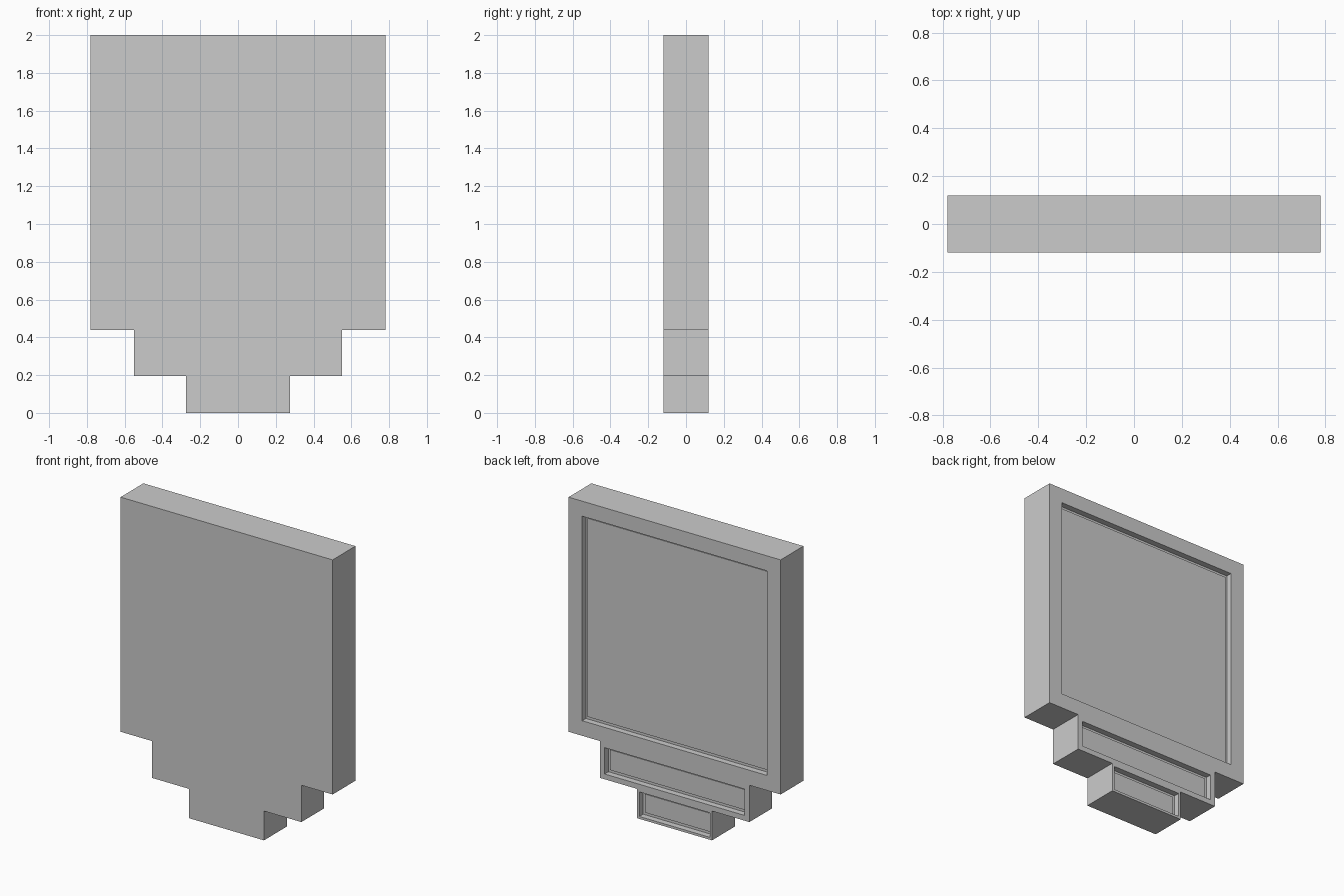
import bpy, bmesh

if "Cube" in bpy.data.objects:
    bpy.data.objects.remove(bpy.data.objects["Cube"])

BACK = 0.12      # half thickness; recesses are on the +y side
FLOOR = 0.04     # recess depth
PANEL = 0.03     # panel face depth below the rim
GAP = 0.02       # groove around each panel

# half width, bottom, top, rim width of each tier
TIERS = [(0.78, 0.44, 2.0, 0.10),
         (0.55, 0.195, 0.44, 0.035),
         (0.275, 0.0, 0.195, 0.016)]
NAMES = ["main", "middle", "lower"]


def finish(name, bm):
    bmesh.ops.recalc_face_normals(bm, faces=bm.faces)
    mesh = bpy.data.meshes.new(name)
    bm.to_mesh(mesh)
    bm.free()
    ob = bpy.data.objects.new(name, mesh)
    bpy.context.collection.objects.link(ob)
    return ob


def prism(name, outline, y0, y1):
    bm = bmesh.new()
    face = bm.faces.new([bm.verts.new((x, y0, z)) for x, z in outline])
    ext = bmesh.ops.extrude_face_region(bm, geom=[face])
    verts = [g for g in ext["geom"] if isinstance(g, bmesh.types.BMVert)]
    bmesh.ops.translate(bm, verts=verts, vec=(0, y1 - y0, 0))
    return finish(name, bm)


def rect(hw, z0, z1):
    return [(-hw, z0), (hw, z0), (hw, z1), (-hw, z1)]


# Stepped body
right = []
for hw, z0, z1, rim in TIERS:
    right += [(hw, z1), (hw, z0)]
outline = right + [(-x, z) for x, z in reversed(right)]
body = prism("stepped_body", outline, -BACK, BACK)

# Recess and inset panel in the back of each tier
for name, (hw, z0, z1, rim) in zip(NAMES, TIERS):
    cutter = prism(name + "_recess_cutter",
                   rect(hw - rim, z0 + rim, z1 - rim), BACK - FLOOR, BACK + 0.1)
    cutter.hide_render = True
    cutter.hide_set(True)
    mod = body.modifiers.new(name + "_recess", "BOOLEAN")
    mod.operation = "DIFFERENCE"
    mod.solver = "EXACT"
    mod.object = cutter
    inset = rim + GAP
    prism(name + "_panel", rect(hw - inset, z0 + inset, z1 - inset),
          BACK - FLOOR, BACK - PANEL)
